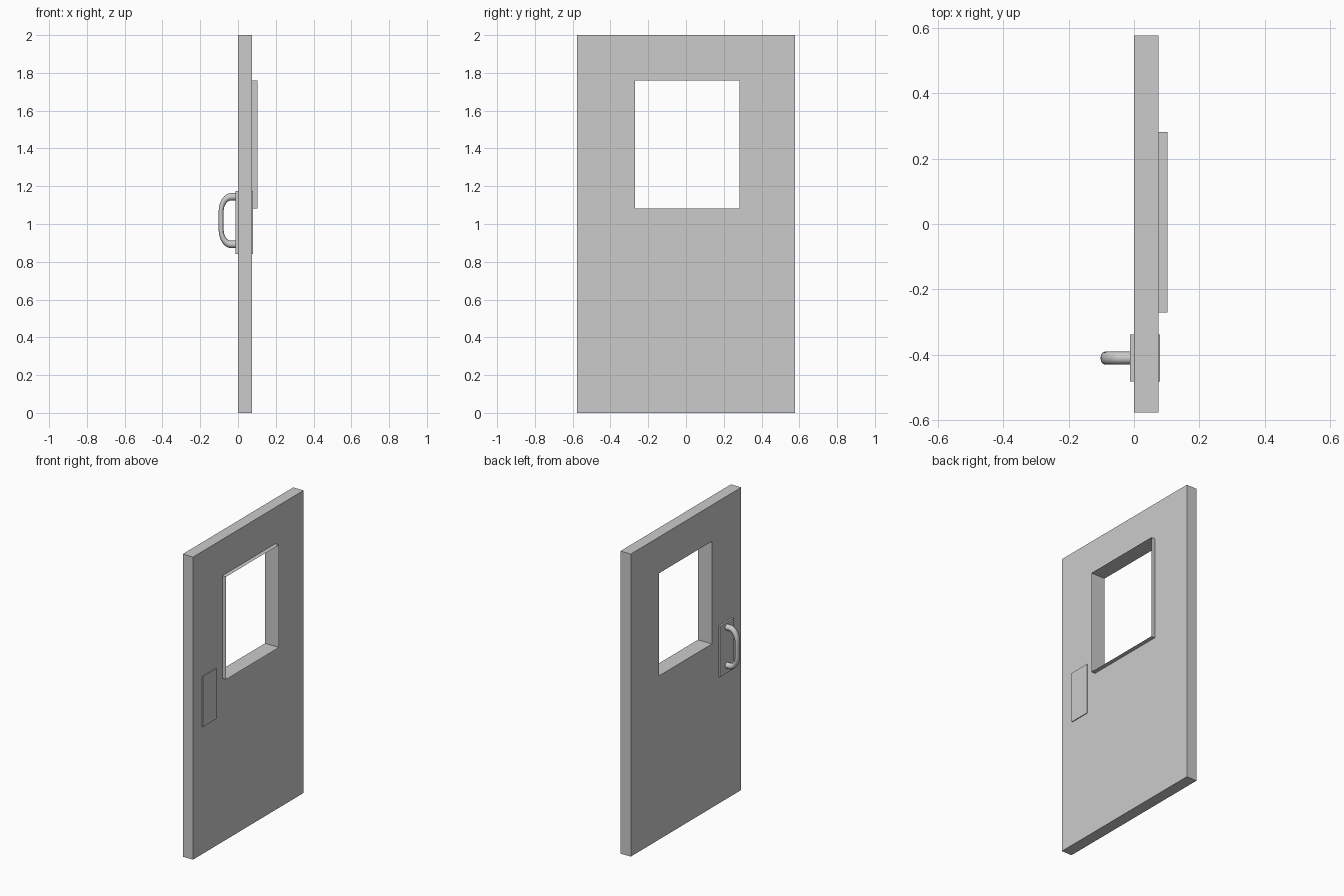
import bpy, bmesh, math

if "Cube" in bpy.data.objects:
    bpy.data.objects.remove(bpy.data.objects["Cube"])

THICK = 0.075
WIN = (-0.271, 0.282, 1.082, 1.76)   # y0, y1, z0, z1 of the window opening
SLAB = (-0.577, 0.577, 0.0, 2.0)


def make_object(name, bm):
    bmesh.ops.recalc_face_normals(bm, faces=bm.faces)
    mesh = bpy.data.meshes.new(name)
    bm.to_mesh(mesh)
    bm.free()
    ob = bpy.data.objects.new(name, mesh)
    bpy.context.collection.objects.link(ob)
    return ob


def ring(bm, x, rect):
    y0, y1, z0, z1 = rect
    return [bm.verts.new((x, y, z)) for y, z in ((y0, z0), (y1, z0), (y1, z1), (y0, z1))]


def bridge(bm, a, b):
    for i in range(4):
        j = (i + 1) % 4
        bm.faces.new((a[i], a[j], b[j], b[i]))


# door slab with window opening
bm = bmesh.new()
loops = [ring(bm, 0, SLAB), ring(bm, THICK, SLAB), ring(bm, THICK, WIN), ring(bm, 0, WIN)]
for k in range(4):
    bridge(bm, loops[k], loops[(k + 1) % 4])
make_object("door_slab", bm)

# thin window lip standing out from the slab
bm = bmesh.new()
bridge(bm, ring(bm, THICK, WIN), ring(bm, 0.1025, WIN))
make_object("window_lip", bm)

# handle plate, passing through to both faces
bm = bmesh.new()
plate = (-0.482, -0.338, 0.841, 1.175)
a, b = ring(bm, -0.012, plate), ring(bm, 0.08, plate)
bridge(bm, a, b)
bm.faces.new(a)
bm.faces.new(b)
make_object("handle_plate", bm)

# pull handle: round tube with rounded corners, flattened in x
SX, R, CR = 0.68, 0.0195, 0.078
HALF, ZC = 0.126, 1.018
xo = -0.1025 / SX + R
path = [(0.0, HALF)]
for s in (1, -1):
    arc = [math.radians(90 * i / 8) for i in range(9)]
    pts = [(xo + CR - CR * math.sin(t), s * (HALF - CR + CR * math.cos(t))) for t in arc]
    path += pts if s > 0 else pts[::-1]
path.append((0.0, -HALF))

curve = bpy.data.curves.new("pull_handle", 'CURVE')
curve.dimensions = '3D'
curve.bevel_depth = R
curve.bevel_resolution = 4
curve.use_fill_caps = True
spline = curve.splines.new('POLY')
spline.points.add(len(path) - 1)
for p, (x, z) in zip(spline.points, path):
    p.co = (x * SX / SX, 0, z, 1)
handle = bpy.data.objects.new("pull_handle", curve)
handle.location = (0, -0.41, ZC)
handle.scale = (SX, 1, 1)
bpy.context.collection.objects.link(handle)
bpy.context.view_layer.objects.active = handle
handle.select_set(True)
bpy.ops.object.convert(target='MESH')
bpy.ops.object.shade_smooth_by_angle(angle=math.radians(40))
